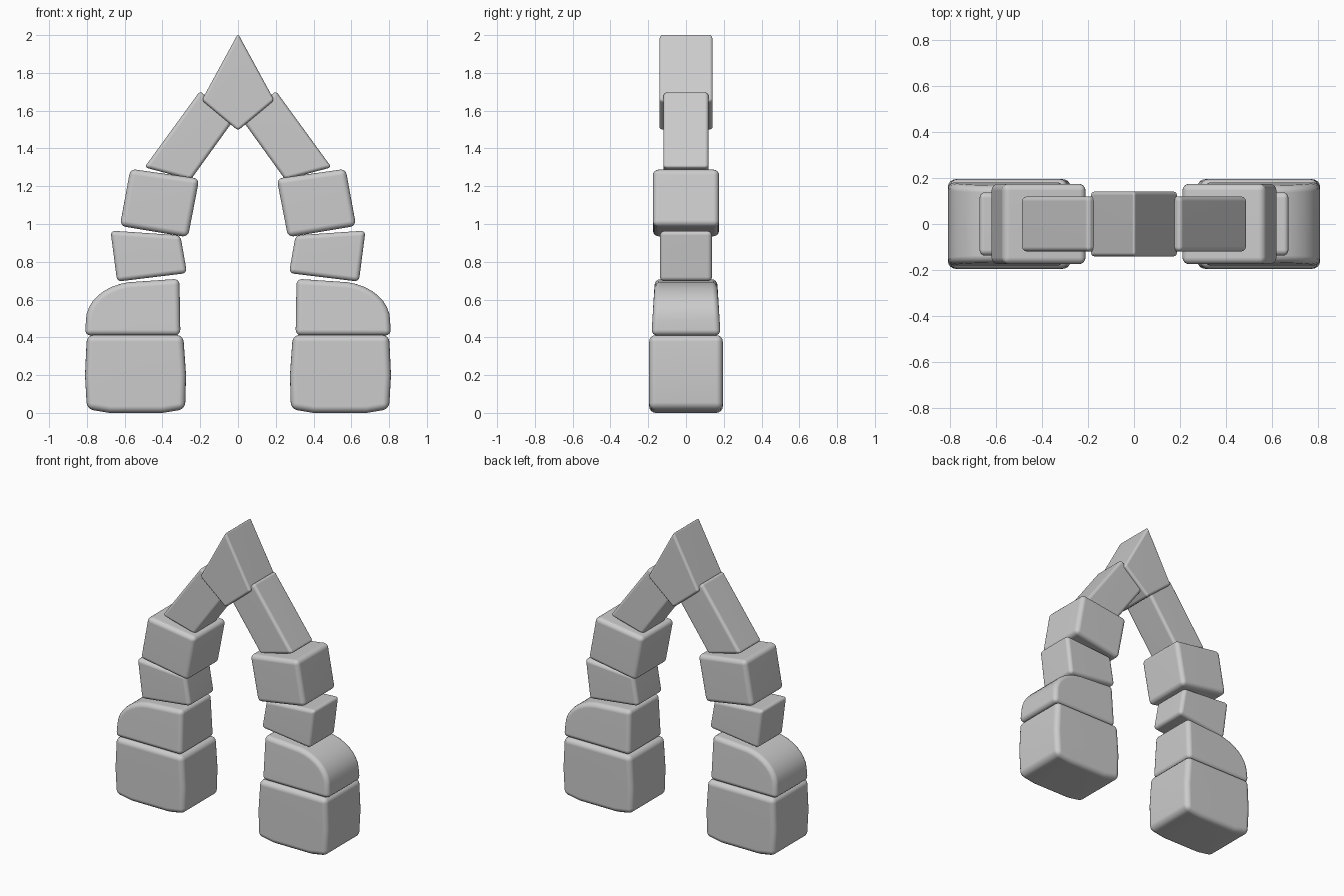
import bpy, bmesh, math

if "Cube" in bpy.data.objects:
    bpy.data.objects.remove(bpy.data.objects["Cube"])


def stone(name, profile, depth, taper=0.0, bevel=0.03, mirror=True):
    """Extrude an x-z outline through y, round its edges, mirror across x."""
    zs = [p[1] for p in profile]
    z0, h = min(zs), max(zs) - min(zs)
    bm = bmesh.new()
    rings = []
    for side in (-1, 1):
        rings.append([bm.verts.new((x, side * depth * (1 - taper * (z - z0) / h), z))
                      for x, z in profile])
    front, back = rings
    bm.faces.new(front)
    bm.faces.new(back[::-1])
    n = len(profile)
    for i in range(n):
        j = (i + 1) % n
        bm.faces.new((front[j], front[i], back[i], back[j]))
    bmesh.ops.recalc_face_normals(bm, faces=bm.faces)
    me = bpy.data.meshes.new(name)
    bm.to_mesh(me)
    bm.free()
    for p in me.polygons:
        p.use_smooth = True
    ob = bpy.data.objects.new(name, me)
    bpy.context.collection.objects.link(ob)
    b = ob.modifiers.new("Round edges", 'BEVEL')
    b.width, b.segments = bevel, 4
    b.limit_method, b.angle_limit = 'ANGLE', math.radians(40)
    if mirror:
        m = ob.modifiers.new("Other leg", 'MIRROR')
        m.use_mirror_merge = False
    w = ob.modifiers.new("Flat shading on faces", 'WEIGHTED_NORMAL')
    w.keep_sharp = True
    return ob


# Base blocks
stone("base_stone", [(0.28, 0.02), (0.40, 0.0), (0.68, 0.0), (0.80, 0.02),
                     (0.81, 0.2), (0.80, 0.412), (0.29, 0.412), (0.275, 0.2)],
      0.195, bevel=0.035)

# Second course with a rounded outer shoulder
shoulder = [(0.53 + 0.275 * math.cos(a), 0.49 + 0.205 * math.sin(a))
            for a in (math.radians(d) for d in range(0, 91, 10))]
stone("shoulder_stone", [(0.305, 0.41), (0.81, 0.41)] + shoulder + [(0.31, 0.71)],
      0.183, taper=0.1)

# Thin tilted third course
stone("tilted_stone", [(0.27, 0.74), (0.64, 0.695), (0.675, 0.965), (0.305, 0.94)],
      0.138, bevel=0.025)

# Fourth course leaning inwards
stone("springer_stone", [(0.265, 0.93), (0.625, 0.99), (0.57, 1.292), (0.205, 1.24)],
      0.175)

# Long sloping stones
stone("sloping_stone", [(0.25, 1.235), (0.495, 1.30), (0.20, 1.705), (0.03, 1.54)],
      0.12, bevel=0.02)

# Keystone at the peak
stone("keystone", [(0.0, 1.495), (0.192, 1.655), (0.0, 2.008), (-0.192, 1.655)],
      0.141, bevel=0.016, mirror=False)
